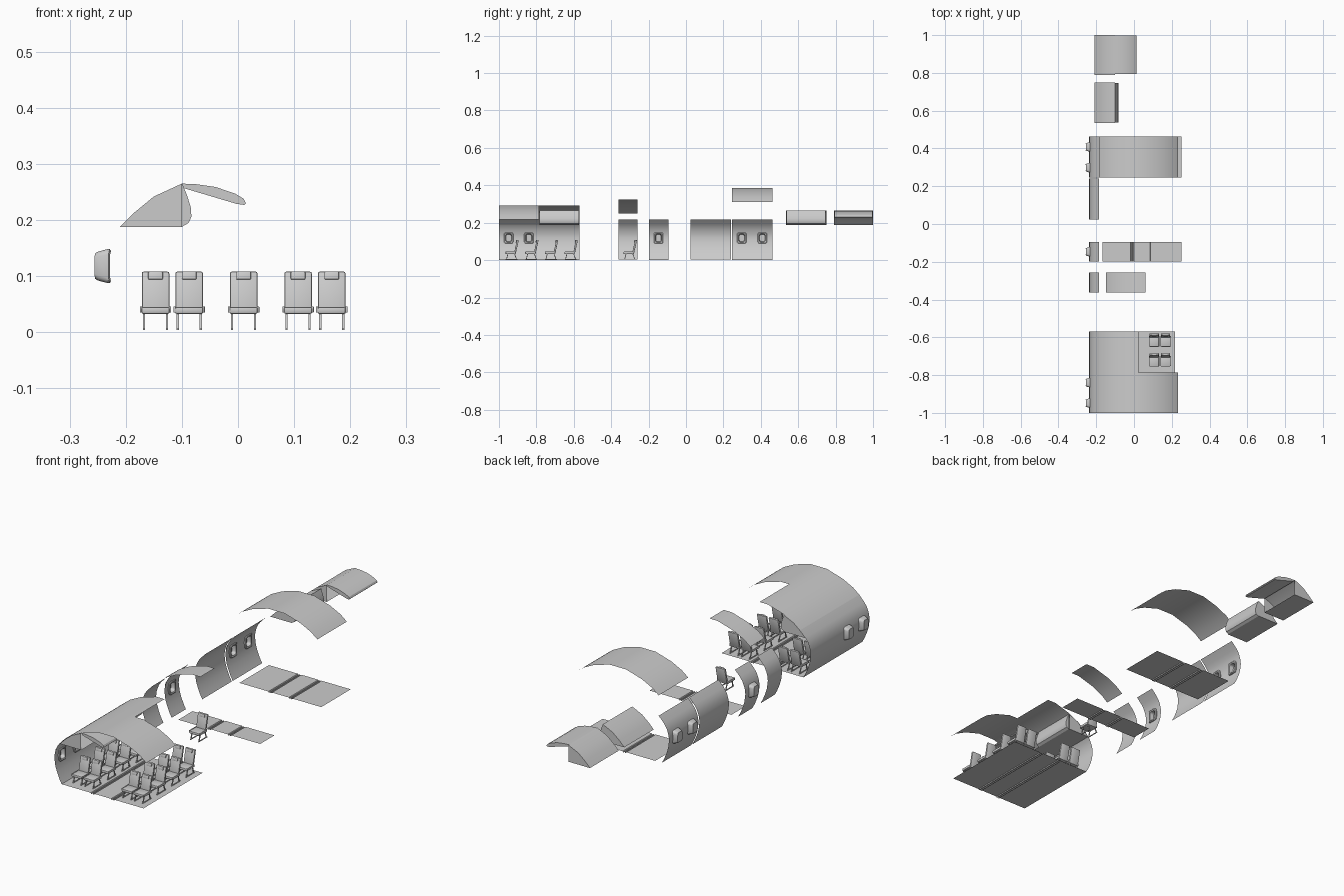
import bpy, bmesh, math
from mathutils import Matrix, Vector

if "Cube" in bpy.data.objects:
    bpy.data.objects.remove(bpy.data.objects["Cube"])


def finish(bm, name, angle=30, weld=True):
    if weld:
        bmesh.ops.remove_doubles(bm, verts=bm.verts, dist=1e-5)
    bmesh.ops.recalc_face_normals(bm, faces=bm.faces)
    me = bpy.data.meshes.new(name)
    bm.to_mesh(me)
    bm.free()
    ob = bpy.data.objects.new(name, me)
    bpy.context.collection.objects.link(ob)
    bpy.ops.object.select_all(action='DESELECT')
    ob.select_set(True)
    bpy.context.view_layer.objects.active = ob
    bpy.ops.object.shade_smooth_by_angle(angle=math.radians(angle))
    return ob


def sheet(bm, profile, ys, holes=()):
    """Sweep an (x, z) profile along y, skipping the cells inside holes."""
    rows = [[bm.verts.new((x, y, z)) for x, z in profile] for y in ys]
    for j in range(len(ys) - 1):
        for i in range(len(profile) - 1):
            yc = (ys[j] + ys[j + 1]) / 2
            zc = (profile[i][1] + profile[i + 1][1]) / 2
            if any(abs(yc - h) < 0.017 and abs(zc - 0.118) < 0.022 for h in holes):
                continue
            bm.faces.new((rows[j][i], rows[j][i + 1], rows[j + 1][i + 1], rows[j + 1][i]))
    return rows


def prism(bm, profile, y0, y1):
    rows = sheet(bm, profile + profile[:1], [y0, y1])
    bm.faces.new(rows[0][:-1])
    bm.faces.new(rows[1][:-1])


# Side walls, with openings where windows sit
WALL = [(-0.2, 0.004), (-0.212, 0.026), (-0.224, 0.055), (-0.232, 0.08), (-0.2345, 0.097),
        (-0.237, 0.118), (-0.2345, 0.139), (-0.229, 0.157), (-0.222, 0.173),
        (-0.21, 0.19), (-0.184, 0.217)]


def rounded_loop(bm, x, hy, hz, yc, r=0.01):
    loop = []
    for k in range(16):
        q = k // 4
        a = math.radians(90 * q + 30 * (k % 4))
        sy, sz = [(1, 1), (-1, 1), (-1, -1), (1, -1)][q]
        y = sy * (hy - r) + r * math.cos(a)
        z = sz * (hz - r) + r * math.sin(a)
        loop.append(bm.verts.new((x + 5 * z * z, yc + y, 0.118 + z)))
    return loop


def window(yc):
    # Loops run from outer pane, over the inner frame, to the recessed pane
    bm = bmesh.new()
    spec = [(-0.257, 0.018, 0.023), (-0.252, 0.021, 0.026), (-0.238, 0.025, 0.030),
            (-0.233, 0.025, 0.030), (-0.230, 0.022, 0.027), (-0.231, 0.017, 0.022),
            (-0.250, 0.014, 0.019)]
    loops = [rounded_loop(bm, *s, yc) for s in spec]
    for a, b in zip(loops, loops[1:]):
        for i in range(16):
            bm.faces.new((a[i], a[(i + 1) % 16], b[(i + 1) % 16], b[i]))
    bm.faces.new(loops[0])
    bm.faces.new(loops[-1])
    finish(bm, "window")


def wall(y0, y1, windows=()):
    ys = sorted([y0, y1] + [w + s * 0.017 for w in windows for s in (-1, 1)])
    bm = bmesh.new()
    sheet(bm, WALL, ys, windows)
    finish(bm, "wall_panel")
    for w in windows:
        window(w)


wall(-1.0, -0.785, (-0.948, -0.84))
wall(-0.785, -0.57)
wall(-0.362, -0.258)
wall(-0.198, -0.094, (-0.147,))
wall(0.025, 0.24)
wall(0.247, 0.462, (0.298, 0.408))

# Ceiling panels, full or left half
HALF = [(0, 0.386), (0.042, 0.386), (0.1225, 0.3625), (0.176, 0.336), (0.208, 0.311)]


def ceiling(y0, y1, cx, dz, full):
    pts = [(cx - x, z + dz) for x, z in reversed(HALF)]
    if full:
        pts += [(cx + x, z + dz) for x, z in HALF[1:]]
    bm = bmesh.new()
    sheet(bm, pts, [y0, y1])
    finish(bm, "ceiling_panel")


ceiling(-1.0, -0.785, 0.024, -0.094, True)
ceiling(-0.785, -0.57, 0.024, -0.094, False)
ceiling(-0.362, -0.258, 0.061, -0.061, False)
ceiling(0.247, 0.462, 0.024, 0.0, True)

# Floors with two shallow tracks beside the aisle
TRACK = [(-0.009, 0.004), (-0.007, 0.0), (-0.003, 0.0), (-0.002, 0.003),
         (0.002, 0.003), (0.003, 0.0), (0.007, 0.0), (0.009, 0.004)]


def floor(y0, y1, cx):
    pts = [(cx - 0.209, 0.004)]
    for c in (-0.052, 0.052):
        pts += [(cx + c + x, z) for x, z in TRACK]
    pts.append((cx + 0.209, 0.004))
    bm = bmesh.new()
    sheet(bm, pts, [y0, y1])
    finish(bm, "floor_panel")


floor(-1.0, -0.785, 0.009)
floor(-0.785, -0.57, 0.009)
floor(-0.198, -0.094, 0.043)
floor(0.247, 0.462, 0.043)

# Overhead lockers with a closed or raised door
BACK = [(-0.1, 0.188), (-0.21, 0.188), (-0.184, 0.214), (-0.15, 0.242), (-0.1, 0.265)]
CLOSED = [(-0.1, 0.265), (-0.091, 0.245), (-0.084, 0.222), (-0.083, 0.206),
          (-0.088, 0.195), (-0.1, 0.188)]
RAISED = [(-0.1, 0.265), (-0.075, 0.264), (-0.04, 0.259), (-0.005, 0.247), (0.01, 0.238),
          (0.014, 0.23), (0.011, 0.227), (-0.003, 0.229), (-0.05, 0.243), (-0.097, 0.257)]


def locker(y0, y1, is_open):
    bm = bmesh.new()
    rows = sheet(bm, BACK, [y0, y1])
    for r in rows:
        bm.faces.new(r)
    finish(bm, "locker_body")
    bm = bmesh.new()
    prism(bm, RAISED if is_open else CLOSED, y0 + 0.003, y1 - 0.003)
    finish(bm, "locker_door")


locker(-1.0, -0.785, True)
locker(-0.785, -0.57, False)
locker(0.535, 0.75, False)
locker(0.79, 1.0, True)


# Seats: facing -y, origin at the seat centre on the ground
def box(bm, lo, hi, bevel=0.0, shear=0.0):
    lo, hi = Vector(lo), Vector(hi)
    m = Matrix.Translation((lo + hi) / 2) @ Matrix.Diagonal((*(hi - lo), 1))
    vs = bmesh.ops.create_cube(bm, size=1, matrix=m)["verts"]
    if bevel:
        es = list({e for v in vs for e in v.link_edges})
        res = bmesh.ops.bevel(bm, geom=es, offset=bevel, segments=2, profile=0.5, affect='EDGES')
        vs = list({v for v in res["verts"]} | {v for v in vs if v.is_valid})
    for v in vs:
        v.co.y += shear * (v.co.z - 0.035)


bm = bmesh.new()
box(bm, (-0.025, -0.036, 0.033), (0.025, 0.02, 0.045), 0.003)            # cushion
box(bm, (-0.0245, 0.01, 0.036), (0.0245, 0.02, 0.108), 0.003, 0.22)      # backrest
box(bm, (-0.013, 0.006, 0.094), (0.013, 0.012, 0.1085), 0.002, 0.22)     # headrest
for s in (-1, 1):
    a, b = sorted((s * 0.024, s * 0.028))
    box(bm, (a, -0.034, 0.035), (b, 0.02, 0.046), 0.001)                 # side rail
    a, b = sorted((s * 0.0185, s * 0.0225))
    box(bm, (a, -0.024, 0.004), (b, -0.02, 0.035), 0, 0.25)              # front leg
    box(bm, (a, 0.011, 0.004), (b, 0.015, 0.035), 0, -0.35)              # rear leg
    box(bm, (a, -0.034, 0.004), (b, 0.028, 0.007))                       # foot bar
seat = finish(bm, "seat", weld=False)
seat.location = (0.01, -0.298, 0)

for row in range(4):
    for x in (-0.147, -0.087, 0.107, 0.167):
        ob = bpy.data.objects.new("seat", seat.data)
        ob.location = (x, -0.614 - 0.105 * row - (0.0 if row < 3 else 0.001), 0)
        bpy.context.collection.objects.link(ob)
